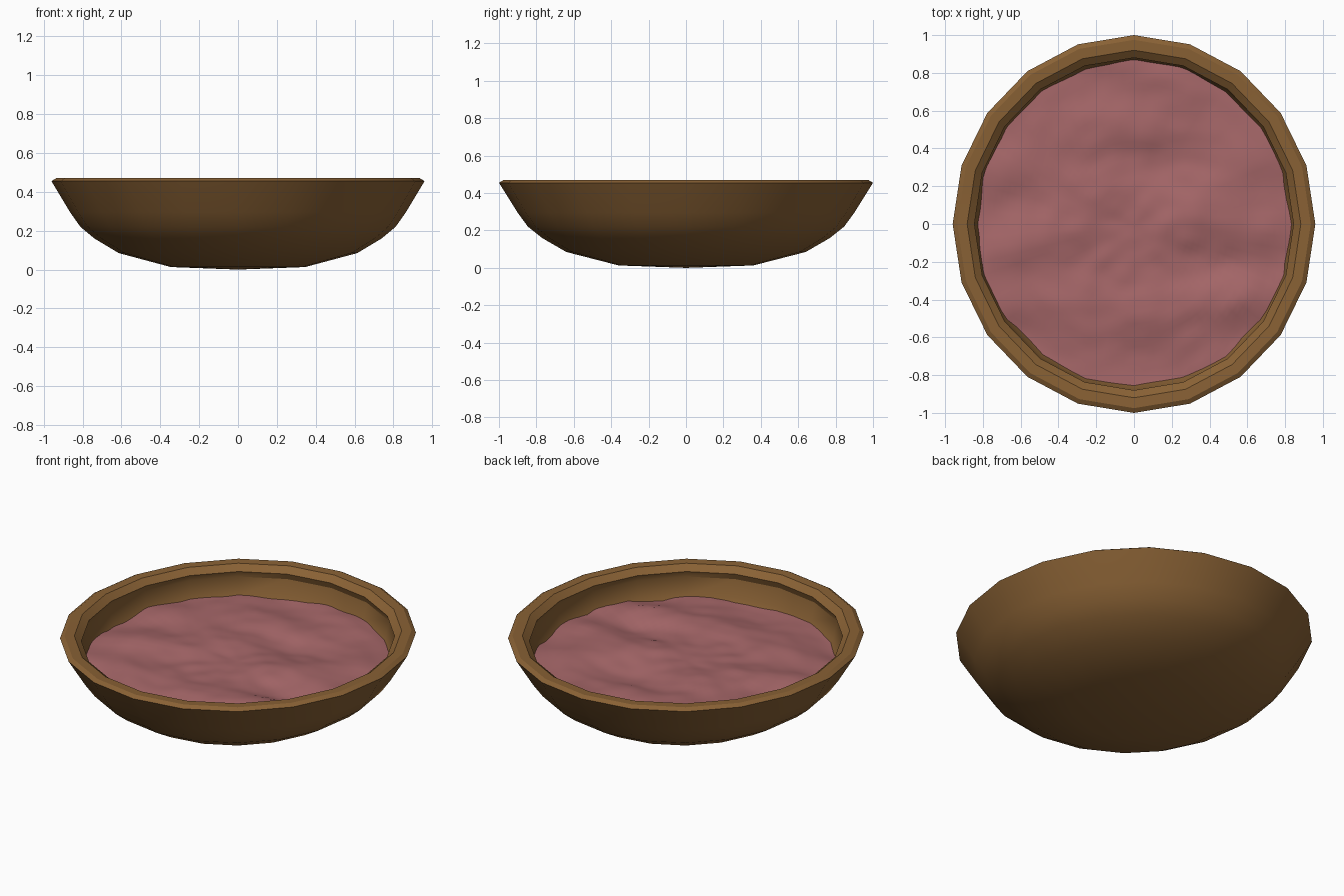
import bpy, bmesh, math
from mathutils import Vector, noise

if "Cube" in bpy.data.objects:
    bpy.data.objects.remove(bpy.data.objects["Cube"])

SIDES = 20
SX = 0.96  # bowl is slightly narrower in x


def material(name, rgb):
    m = bpy.data.materials.new(name)
    m.diffuse_color = (*rgb, 1)
    m.use_nodes = True
    m.node_tree.nodes["Principled BSDF"].inputs["Base Color"].default_value = m.diffuse_color
    return m


def lathe(name, rings, sides, height, mat, close_start, close_end):
    """Revolve (radius, z) rings; height(x, y, z) may adjust each point."""
    bm = bmesh.new()
    loops = []
    for r, z in rings:
        loop = []
        for i in range(sides):
            a = 2 * math.pi * i / sides
            x, y = r * math.cos(a) * SX, r * math.sin(a)
            loop.append(bm.verts.new((x, y, height(x, y, z))))
        loops.append(loop)
    for a, b in zip(loops, loops[1:]):
        for i in range(sides):
            j = (i + 1) % sides
            bm.faces.new((a[i], a[j], b[j], b[i]))
    for loop, z in ((loops[0], close_start), (loops[-1], close_end)):
        if z is not None:
            c = bm.verts.new((0, 0, height(0, 0, z)))
            for i in range(sides):
                bm.faces.new((loop[i], loop[(i + 1) % sides], c))
    bmesh.ops.recalc_face_normals(bm, faces=bm.faces)
    if close_end is None and sum(f.normal.z for f in bm.faces) < 0:
        bmesh.ops.reverse_faces(bm, faces=bm.faces)
    me = bpy.data.meshes.new(name)
    bm.to_mesh(me)
    bm.free()
    ob = bpy.data.objects.new(name, me)
    bpy.context.collection.objects.link(ob)
    me.materials.append(mat)
    bpy.ops.object.select_all(action='DESELECT')
    ob.select_set(True)
    bpy.context.view_layer.objects.active = ob
    bpy.ops.object.shade_smooth_by_angle(angle=math.radians(32))
    return ob


# Wooden bowl: outside wall, rim with sloped lip, inside wall
profile = [(0.36, 0.013), (0.64, 0.085), (0.77, 0.16), (0.845, 0.22),
           (0.90, 0.295), (1.0, 0.455), (0.975, 0.47), (0.92, 0.468),
           (0.88, 0.436), (0.893, 0.40), (0.87, 0.30), (0.82, 0.225),
           (0.74, 0.165), (0.62, 0.11), (0.36, 0.04)]
lathe("bowl", profile, SIDES, lambda x, y, z: z,
      material("wood", (0.25, 0.12, 0.035)), 0.0, 0.03)

# Lumpy filling: ripples stepping up towards the back at a few spots
steps = [(0.58, -0.48, 0.06), (-0.58, -0.5, 0.05), (0.0, 0.4, 0.045),
         (0.45, -0.1, 0.05), (-0.6, 0.2, 0.04), (-0.6, -0.2, 0.05),
         (0.1, -0.6, 0.03)]


def surface(x, y, z):
    h = z + 0.025 * noise.noise(Vector((x * 3 + 5, y * 4, 1.7)))
    h += 0.008 * noise.noise(Vector((x * 9, y * 11, 4.2)))
    for cx, cy, amp in steps:
        dx, dy = (x - cx) / 0.28, (y - cy) / 0.16
        h += amp * dy * math.exp(-dx * dx - dy * dy)
    return h


rings = [(0.868 * k / 28, 0.295 + 0.012 * (1 - (k / 28) ** 2)) for k in range(28, 0, -1)]
filling = lathe("filling", rings, 80, surface,
                material("filling", (0.38, 0.135, 0.14)), None, 0.307)
me = filling.data
if sum(p.normal.z for p in me.polygons) < 0:
    me.flip_normals()
